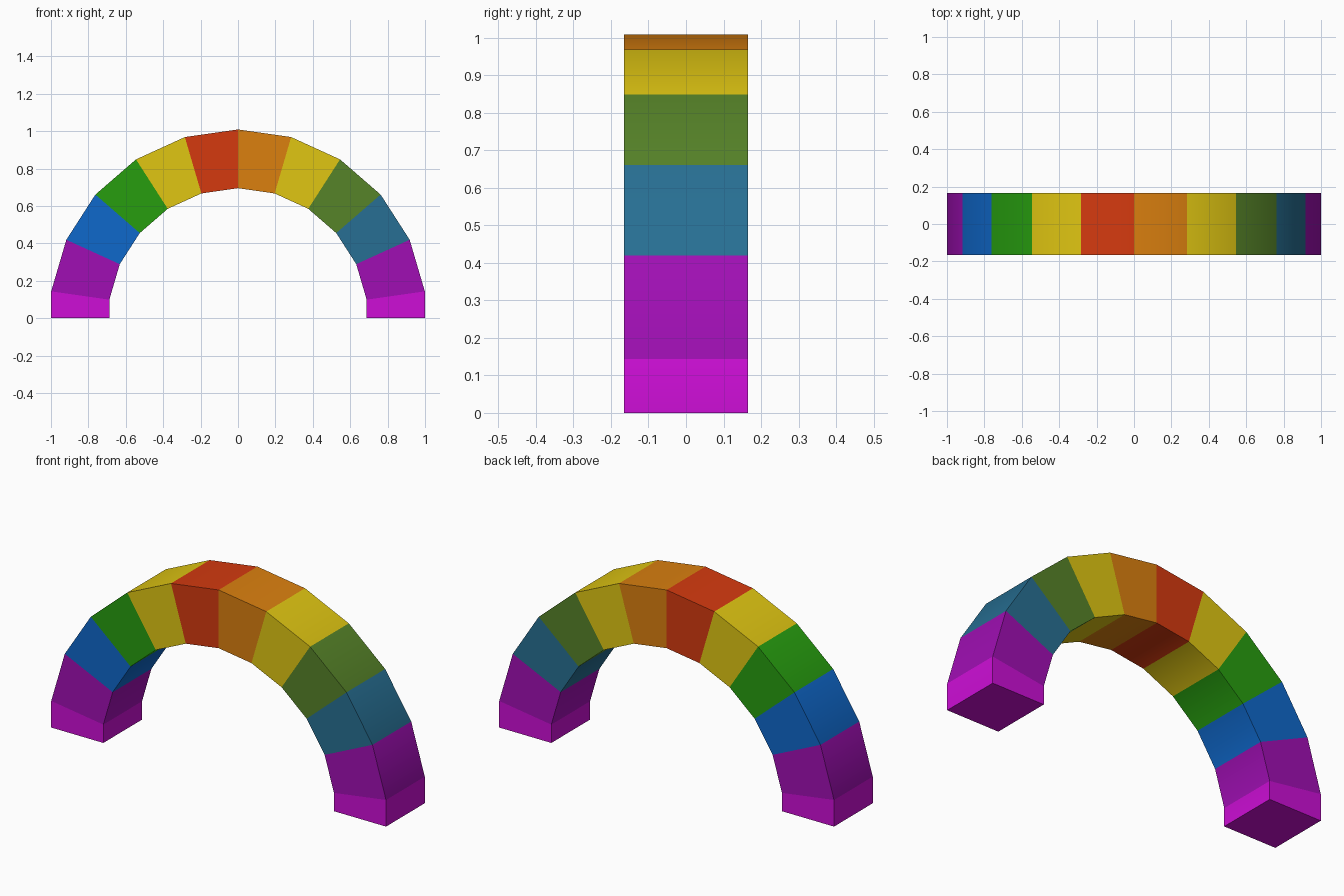
import bpy, bmesh, math

if "Cube" in bpy.data.objects:
    bpy.data.objects.remove(bpy.data.objects["Cube"])

OUTER, INNER, HALF_DEPTH = 1.009, 0.695, 0.165


def srgb(r, g, b):
    def lin(c):
        c /= 255
        return c / 12.92 if c <= 0.04045 else ((c + 0.055) / 1.055) ** 2.4
    return (lin(r), lin(g), lin(b), 1)


colours = {
    "magenta": (205, 14, 214),
    "purple": (160, 15, 180),
    "blue": (15, 104, 203),
    "green": (39, 158, 15),
    "yellow": (224, 198, 18),
    "red": (213, 58, 15),
    "orange": (219, 128, 15),
    "olive green": (86, 131, 40),
    "teal": (39, 111, 147),
}
# Colour of each block from the left foot over the top to the right foot
order = ["magenta", "purple", "blue", "green", "yellow", "red",
         "orange", "yellow", "olive green", "teal", "purple", "magenta"]

mesh = bpy.data.meshes.new("rainbow_arch")
arch = bpy.data.objects.new("rainbow_arch", mesh)
bpy.context.collection.objects.link(arch)
names = list(colours)
for name in names:
    mat = bpy.data.materials.new(name)
    mat.diffuse_color = srgb(*colours[name])
    mat.use_nodes = True
    mat.node_tree.nodes["Principled BSDF"].inputs["Base Color"].default_value = mat.diffuse_color
    mesh.materials.append(mat)

# Cross-sections: eleven radial joints, plus a vertical foot at each end
step = math.pi / 11
joints = [math.pi - step * (i + 0.5) for i in range(11)]
sections = [[(r * math.cos(a), r * math.sin(a)) for r in (INNER, OUTER)] for a in joints]
foot = [[(x, 0) for x, z in sections[i]] for i in (0, -1)]
sections = [foot[0]] + sections + [foot[1]]

bm = bmesh.new()
rings = []
for (xi, zi), (xo, zo) in sections:
    rings.append([bm.verts.new(p) for p in (
        (xi, -HALF_DEPTH, zi), (xo, -HALF_DEPTH, zo),
        (xo, HALF_DEPTH, zo), (xi, HALF_DEPTH, zi))])

# Blocks between neighbouring sections
for a, b, colour in zip(rings, rings[1:], order):
    for i in range(4):
        j = (i + 1) % 4
        face = bm.faces.new((a[i], a[j], b[j], b[i]))
        face.material_index = names.index(colour)

# Undersides of the feet
for ring in (rings[0], rings[-1]):
    bm.faces.new(ring).material_index = names.index("magenta")
bmesh.ops.recalc_face_normals(bm, faces=bm.faces)
bm.to_mesh(mesh)
bm.free()

# Smooth along the curve, crisp at the long edges
bpy.context.view_layer.objects.active = arch
arch.select_set(True)
bpy.ops.object.shade_smooth_by_angle(angle=math.radians(30))
